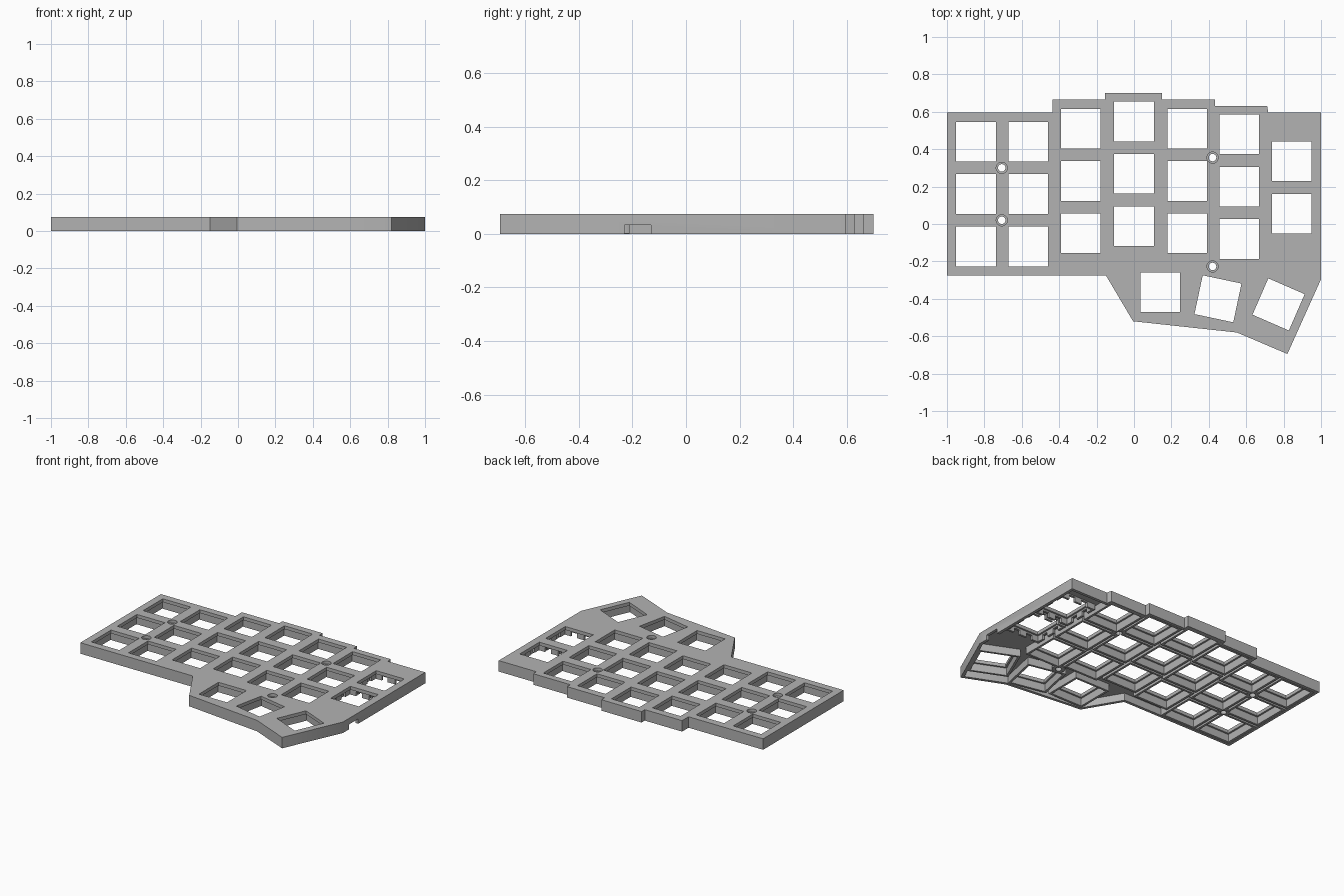
import bpy, bmesh, math
from mathutils import Matrix, Vector

if "Cube" in bpy.data.objects:
    bpy.data.objects.remove(bpy.data.objects["Cube"])

H = 0.075      # case height
PLATE = 0.05   # underside of the top plate
HOLE, RECESS, SOCKET = 0.212, 0.236, 0.266

grey = bpy.data.materials.new("case_grey")
grey.diffuse_color = (0.45, 0.45, 0.45, 1)
grey.use_nodes = True
grey.node_tree.nodes["Principled BSDF"].inputs["Base Color"].default_value = grey.diffuse_color

outline = [(-1, 0.595), (-1, -0.275), (-0.15, -0.275), (-0.005, -0.52),
           (0.55, -0.58), (0.82, -0.695), (1, -0.295), (1, 0.595),
           (0.718, 0.595), (0.712, 0.63), (0.434, 0.63), (0.434, 0.665),
           (0.15, 0.665), (0.15, 0.70), (-0.154, 0.70), (-0.154, 0.665),
           (-0.436, 0.665), (-0.436, 0.595)]

# Key positions: (x, y, angle)
columns = [(-0.845, 0.44, 3), (-0.565, 0.44, 3), (-0.284, 0.51, 3), (0, 0.548, 3),
           (0.284, 0.51, 3), (0.563, 0.48, 3)]
keys = [(x, y - 0.28 * i, 0) for x, y, n in columns for i in range(n)]
keys += [(0.14, -0.365, 0), (0.449, -0.40, -12), (0.773, -0.43, -23.5)]
side_keys = [(0.843, 0.335, 0), (0.843, 0.055, 0)]
screws = [(-0.707, 0.30), (-0.707, 0.02), (0.42, 0.355), (0.42, -0.227)]


def finish(bm, name):
    bmesh.ops.recalc_face_normals(bm, faces=bm.faces)
    me = bpy.data.meshes.new(name)
    bm.to_mesh(me)
    bm.free()
    ob = bpy.data.objects.new(name, me)
    me.materials.append(grey)
    bpy.context.collection.objects.link(ob)
    return ob


def prism(name, pts, z0, z1):
    bm = bmesh.new()
    f = bm.faces.new([bm.verts.new((x, y, z0)) for x, y in pts])
    top = bmesh.ops.extrude_face_region(bm, geom=[f])["geom"]
    bmesh.ops.translate(bm, vec=(0, 0, z1 - z0),
                        verts=[v for v in top if isinstance(v, bmesh.types.BMVert)])
    return finish(bm, name)


def boxes(name, items):
    """items: (x, y, angle, size_x, size_y, z0, z1)"""
    bm = bmesh.new()
    for x, y, a, sx, sy, z0, z1 in items:
        m = (Matrix.Translation((x, y, (z0 + z1) / 2))
             @ Matrix.Rotation(math.radians(a), 4, 'Z')
             @ Matrix.Diagonal((sx, sy, z1 - z0, 1)))
        bmesh.ops.create_cube(bm, size=1, matrix=m)
    return finish(bm, name)


def cones(name, r0, r1, z0, z1):
    bm = bmesh.new()
    for x, y in screws:
        bmesh.ops.create_cone(bm, cap_ends=True, segments=32, radius1=r0, radius2=r1,
                              depth=z1 - z0, matrix=Matrix.Translation((x, y, (z0 + z1) / 2)))
    return finish(bm, name)


def inset(pts, d):
    """Move every edge of the counter-clockwise outline inward by d."""
    out = []
    for i, p in enumerate(pts):
        a, b, c = Vector(pts[i - 1]), Vector(p), Vector(pts[(i + 1) % len(pts)])
        e, f = (b - a).normalized(), (c - b).normalized()
        n, m = Vector((-e.y, e.x)), Vector((-f.y, f.x))
        out.append(tuple(b + (n + m) * d / (1 + n.dot(m))))
    return out


def combine(ob, tool, op):
    mod = ob.modifiers.new(op.lower(), 'BOOLEAN')
    mod.operation, mod.object, mod.solver = op, tool, 'EXACT'
    bpy.context.view_layer.objects.active = ob
    bpy.ops.object.modifier_apply(modifier=mod.name)
    bpy.data.objects.remove(tool)


# Hollow shell with a thin outer wall
case = prism("keyboard_plate", outline, 0, H)
combine(case, prism("pocket", inset(outline, 0.02), -0.1, PLATE), 'DIFFERENCE')

# Switch sockets and screw bosses under the plate
combine(case, boxes("sockets", [(x, y, a, SOCKET, SOCKET, 0, PLATE + 0.01) for x, y, a in keys]
                    + [(x, y, a, SOCKET, SOCKET, 0.012, PLATE + 0.01) for x, y, a in side_keys]), 'UNION')
combine(case, cones("bosses", 0.042, 0.042, 0.001, PLATE + 0.012), 'UNION')

# Switch openings with a wider recess below
every = keys + side_keys
combine(case, boxes("recesses", [(x, y, a, RECESS, RECESS, -0.1, PLATE + 0.002) for x, y, a in every]), 'DIFFERENCE')
combine(case, boxes("openings", [(x, y, a, HOLE, HOLE, -0.2, 0.2) for x, y, a in every]), 'DIFFERENCE')

# Notches in the walls of the two side sockets
notches = []
for x, y, a in side_keys:
    for s in (-1, 1):
        for o in (-0.05, 0.05):
            notches.append((x + s * 0.125, y + o, 0, 0.022, 0.045, -0.1, 0.042))
            notches.append((x + o, y + s * 0.125, 0, 0.045, 0.022, -0.1, 0.042))
combine(case, boxes("notches", notches), 'DIFFERENCE')

# Countersunk screw holes and the cable opening in the right wall
combine(case, cones("screw_holes", 0.02, 0.02, -0.1, 0.2), 'DIFFERENCE')
combine(case, cones("screw_heads", 0.03, 0.03, 0.055, 0.2), 'DIFFERENCE')
combine(case, boxes("cable_opening", [(1, -0.18, 0, 0.1, 0.10, -0.1, 0.033)]), 'DIFFERENCE')

# Smooth the round holes, keep edges sharp
bpy.ops.object.select_all(action='DESELECT')
case.select_set(True)
bpy.context.view_layer.objects.active = case
bpy.ops.object.shade_smooth_by_angle(angle=math.radians(30))
